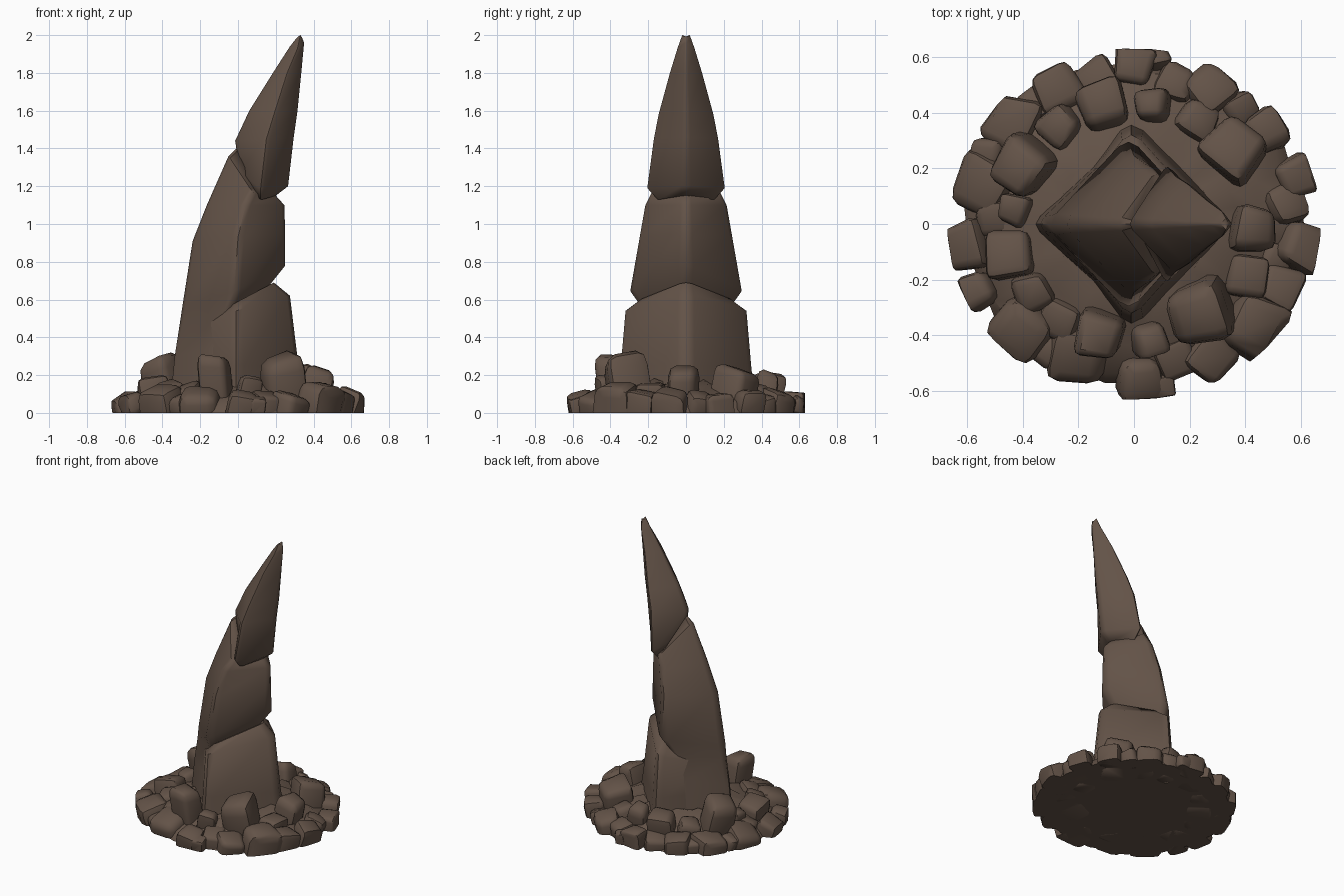
import bpy, bmesh, math, random
from mathutils import Vector, Matrix, Euler

if "Cube" in bpy.data.objects:
    bpy.data.objects.remove(bpy.data.objects["Cube"])

random.seed(7)
mat = bpy.data.materials.new("brown stone")
mat.diffuse_color = (0.125, 0.086, 0.064, 1)
mat.use_nodes = True
mat.node_tree.nodes["Principled BSDF"].inputs["Base Color"].default_value = mat.diffuse_color


def finish(bm, name, angle=40):
    bmesh.ops.recalc_face_normals(bm, faces=bm.faces)
    me = bpy.data.meshes.new(name)
    bm.to_mesh(me)
    bm.free()
    ob = bpy.data.objects.new(name, me)
    bpy.context.collection.objects.link(ob)
    me.materials.append(mat)
    bpy.ops.object.select_all(action='DESELECT')
    ob.select_set(True)
    bpy.context.view_layer.objects.active = ob
    bpy.ops.object.shade_smooth_by_angle(angle=math.radians(angle))
    return ob


def spire_block(name, rows, chamfer=0.13):
    """Loft of blunt diamonds; row = left x, left z, right x, right z, mid x, half depth, mid z."""
    bm = bmesh.new()
    rings = []
    for xl, zl, xr, zr, xm, hy, zm in rows:
        corners = [Vector((xl, 0, zl)), Vector((xm, -hy, zm)),
                   Vector((xr, 0, zr)), Vector((xm, hy, zm))]
        ring = []
        for i, c in enumerate(corners):           # three points round each blunt corner
            before, after = corners[i - 1], corners[(i + 1) % 4]
            ring += [c.lerp(before, chamfer), c, c.lerp(after, chamfer)]
            push = (c - (ring[-1] + ring[-3]) / 2) * 0.55
            ring[-1] = ring[-1] + push
            ring[-3] = ring[-3] + push
        rings.append([bm.verts.new(v) for v in ring])
    n = len(rings[0])
    for a, b in zip(rings, rings[1:]):
        for i in range(n):
            j = (i + 1) % n
            bm.faces.new((a[i], a[j], b[j], b[i]))
    for ring in (rings[0], rings[-1]):
        c = bm.verts.new(sum((v.co for v in ring), Vector()) / n)
        for i in range(n):
            bm.faces.new((ring[i], ring[(i + 1) % n], c))
    return finish(bm, name, 50)


# Broken horn-shaped spire in three stacked blocks
spire_block("spire_lower", [
    (-0.29, 0.00, 0.36, 0.00, -0.01, 0.37, 0.00),
    (-0.27, 0.25, 0.32, 0.25, -0.01, 0.345, 0.25),
    (-0.25, 0.43, 0.275, 0.62, -0.01, 0.32, 0.54),
    (-0.20, 0.47, 0.19, 0.69, 0.00, 0.25, 0.59)])
spire_block("spire_middle", [
    (-0.365, 0.00, 0.10, 0.00, -0.12, 0.22, 0.00),
    (-0.335, 0.30, 0.10, 0.40, -0.11, 0.21, 0.35),
    (-0.31, 0.46, 0.17, 0.68, -0.04, 0.235, 0.56),
    (-0.295, 0.56, 0.25, 0.78, -0.02, 0.295, 0.645),
    (-0.24, 0.91, 0.25, 0.95, 0.00, 0.245, 0.93),
    (-0.165, 1.10, 0.245, 1.10, 0.04, 0.215, 1.10),
    (-0.05, 1.36, 0.20, 1.15, 0.08, 0.18, 1.17),
    (-0.01, 1.40, 0.17, 1.16, 0.09, 0.10, 1.19)])
spire_block("spire_upper", [
    (0.04, 1.20, 0.20, 1.15, 0.12, 0.15, 1.13),
    (0.01, 1.28, 0.265, 1.20, 0.12, 0.205, 1.19),
    (-0.015, 1.44, 0.295, 1.46, 0.15, 0.17, 1.45),
    (0.06, 1.60, 0.315, 1.60, 0.19, 0.145, 1.58),
    (0.185, 1.80, 0.335, 1.80, 0.26, 0.085, 1.80),
    (0.275, 1.94, 0.35, 1.96, 0.315, 0.045, 1.93),
    (0.31, 1.985, 0.34, 1.985, 0.33, 0.02, 2.00)])


def rock(name, x, y, r, top, tilt):
    """Rounded cube, skewed and leaning outwards, cut flat at the ground."""
    bm = bmesh.new()
    bmesh.ops.create_cube(bm, size=2)
    bmesh.ops.bevel(bm, geom=bm.edges[:], offset=random.uniform(0.35, 0.55),
                    segments=2, profile=0.5, affect='EDGES')
    sx, sy, tx, ty = (random.uniform(-0.15, 0.15) for _ in range(4))
    hz = max(r * 0.95, top * 0.5)
    turn = math.atan2(y, x) + random.uniform(-0.4, 0.4)
    spin = (Matrix.Rotation(turn, 3, 'Z') @
            Euler((random.uniform(-0.2, 0.2), random.uniform(0.3, 1) * tilt, 0)).to_matrix())
    for v in bm.verts:
        a, b, c = v.co
        v.co = spin @ Vector((a * r * 0.96 * (1 + sx * b),
                              b * r * 0.98 * (1 + sy * a),
                              c * hz * (1 + tx * a + ty * b)))
    drop = top - max(v.co.z for v in bm.verts)
    for v in bm.verts:
        v.co += Vector((x, y, drop))
        # keep every rock inside the oval rim
        reach = math.hypot(v.co.x / 0.67, v.co.y / 0.63)
        if reach > 1:
            v.co.x /= reach
            v.co.y /= reach
    bmesh.ops.bisect_plane(bm, geom=bm.verts[:] + bm.edges[:] + bm.faces[:],
                           plane_co=(0, 0, 0), plane_no=(0, 0, 1), clear_inner=True)
    bmesh.ops.holes_fill(bm, edges=[e for e in bm.edges if e.is_boundary])
    finish(bm, name, 45)


# Taller rocks leaning against the spire: x, y, radius, height
inner = [(-.39, .21, .095, .32), (.36, .26, .10, .26), (.24, -.31, .11, .33),
         (-.12, -.39, .08, .31), (.42, -.02, .08, .25), (-.11, .42, .085, .22),
         (.07, .42, .06, .23), (-.44, -.11, .085, .20), (.05, -.41, .06, .20),
         (-.26, .35, .07, .18), (-.42, .05, .055, .18), (.40, -.19, .075, .16),
         (-.36, -.24, .07, .18), (.22, .37, .07, .16), (-.26, -.34, .075, .17)]
for i, p in enumerate(inner):
    rock(f"inner_rock_{i + 1}", *p, 0.25)

# Low rocks round the rim: x, y, radius
outer = [(-.53, .14, .105), (-.44, .36, .10), (-.27, .48, .085), (-.13, .51, .075),
         (0, .565, .07), (.09, .595, .04), (.27, .48, .085), (.47, .33, .075),
         (.58, .17, .07), (.54, .07, .075), (.595, -.08, .085), (.52, -.23, .075),
         (.43, -.37, .11), (.27, -.47, .085), (.02, -.55, .08), (.10, -.58, .045),
         (-.20, -.46, .105), (-.40, -.37, .105), (-.56, -.24, .065), (-.595, -.08, .085),
         (.38, .41, .06), (.15, .50, .07), (.15, -.48, .07), (-.50, .02, .065),
         (-.31, -.45, .06), (-.52, .25, .06), (.50, -.13, .06), (-.36, .42, .06)]
for i, (x, y, r) in enumerate(outer):
    rock(f"rim_rock_{i + 1}", x, y, r, 0.055 + r * random.uniform(0.65, 1.0), 0.45)

# Uneven mound of rubble filling the gaps: radius, height
bm = bmesh.new()
rings = []
for radius, height in [(0.61, 0), (0.57, 0.06), (0.46, 0.10), (0.37, 0.135), (0.28, 0.16)]:
    ring = []
    for k in range(36):
        a = k * math.tau / 36
        s = radius * random.uniform(0.97, 1.03)
        z = height * random.uniform(0.85, 1.15)
        ring.append(bm.verts.new((s * math.cos(a), 0.95 * s * math.sin(a), z)))
    rings.append(ring)
for a, b in zip(rings, rings[1:]):
    for i in range(36):
        j = (i + 1) % 36
        bm.faces.new((a[i], a[j], b[j], b[i]))
bm.faces.new(rings[0])
bm.faces.new(rings[-1])
finish(bm, "rubble_mound")
